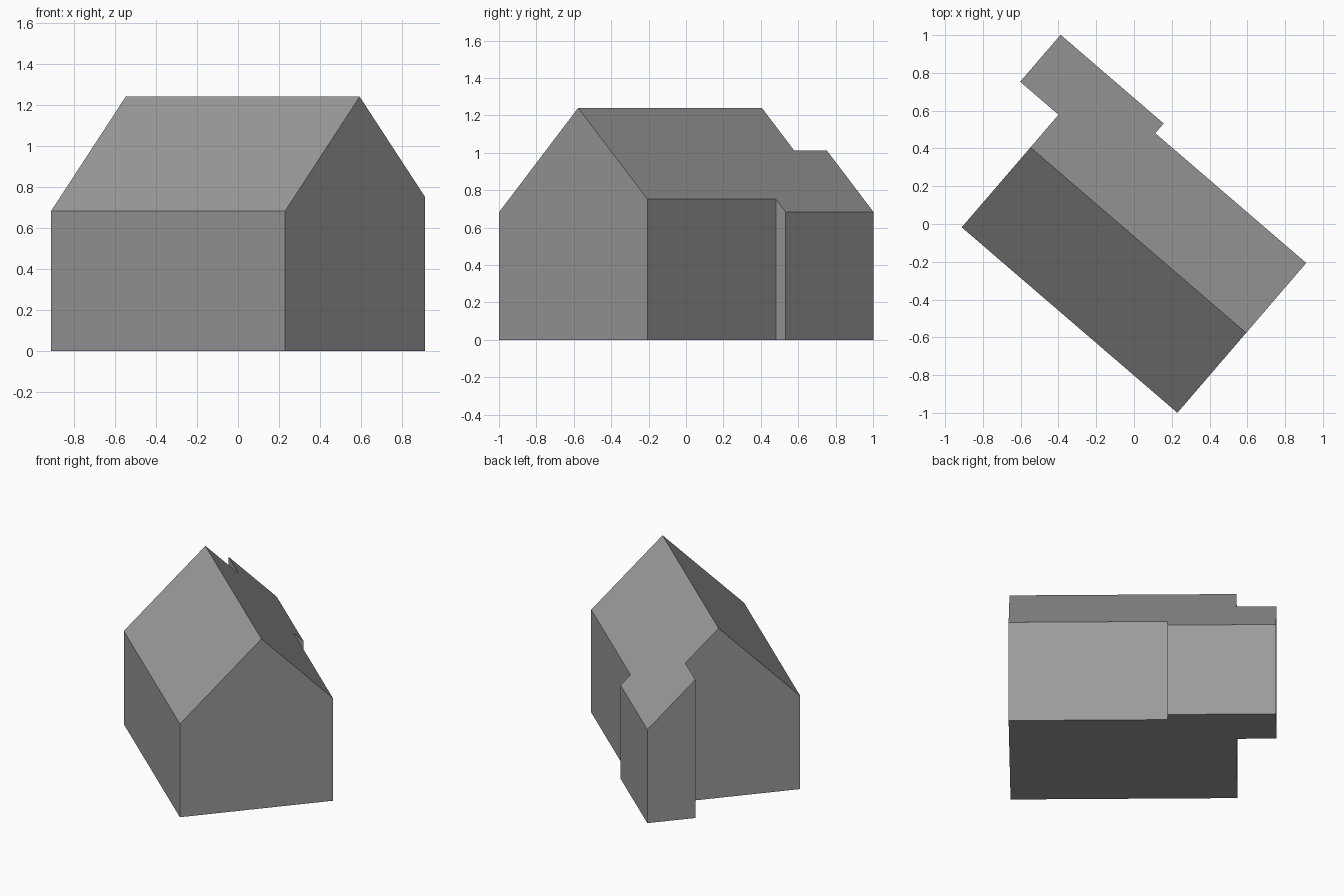
import bpy, bmesh, math
from mathutils import Matrix, Vector

cube = bpy.data.objects.get("Cube")
if cube:
    bpy.data.objects.remove(cube)

RIDGE_Y, RIDGE_Z = -0.05, 1.24

grey = bpy.data.materials.new("plain grey")
colour = (0.33, 0.33, 0.33, 1)
grey.diffuse_color = colour
grey.use_nodes = True
grey.node_tree.nodes["Principled BSDF"].inputs["Base Color"].default_value = colour

# Ground plan with the ridge along x: main house plus the offset rear wing
plan = [(-0.68, -0.608), (0.826, -0.608), (0.826, 0.438), (-0.228, 0.438),
        (-0.228, 0.506), (-0.948, 0.506), (-0.948, 0.178), (-0.68, 0.178)]

bm = bmesh.new()
floor = bm.faces.new([bm.verts.new((x, y, 0)) for x, y in plan])
walls = bmesh.ops.extrude_face_region(bm, geom=[floor], use_keep_orig=True)
top = [v for v in walls["geom"] if isinstance(v, bmesh.types.BMVert)]
bmesh.ops.translate(bm, verts=top, vec=(0, 0, 2))

# Slice the two 45 degree roof slopes and close each with a flat face
for side in (-1, 1):
    cut = bmesh.ops.bisect_plane(
        bm, geom=bm.verts[:] + bm.edges[:] + bm.faces[:], dist=1e-5,
        plane_co=Vector((0, RIDGE_Y, RIDGE_Z)), plane_no=Vector((0, side, 1)),
        clear_outer=True)
    rim = [e for e in cut["geom_cut"] if isinstance(e, bmesh.types.BMEdge)]
    bmesh.ops.holes_fill(bm, edges=rim, sides=0)

bmesh.ops.recalc_face_normals(bm, faces=bm.faces[:])

# Turn the building to its diagonal position on the ground
bm.transform(Matrix.Rotation(math.radians(-40.7), 4, "Z"))

mesh = bpy.data.meshes.new("house_with_rear_wing")
bm.to_mesh(mesh)
bm.free()
mesh.materials.append(grey)
house = bpy.data.objects.new("house_with_rear_wing", mesh)
bpy.context.collection.objects.link(house)
